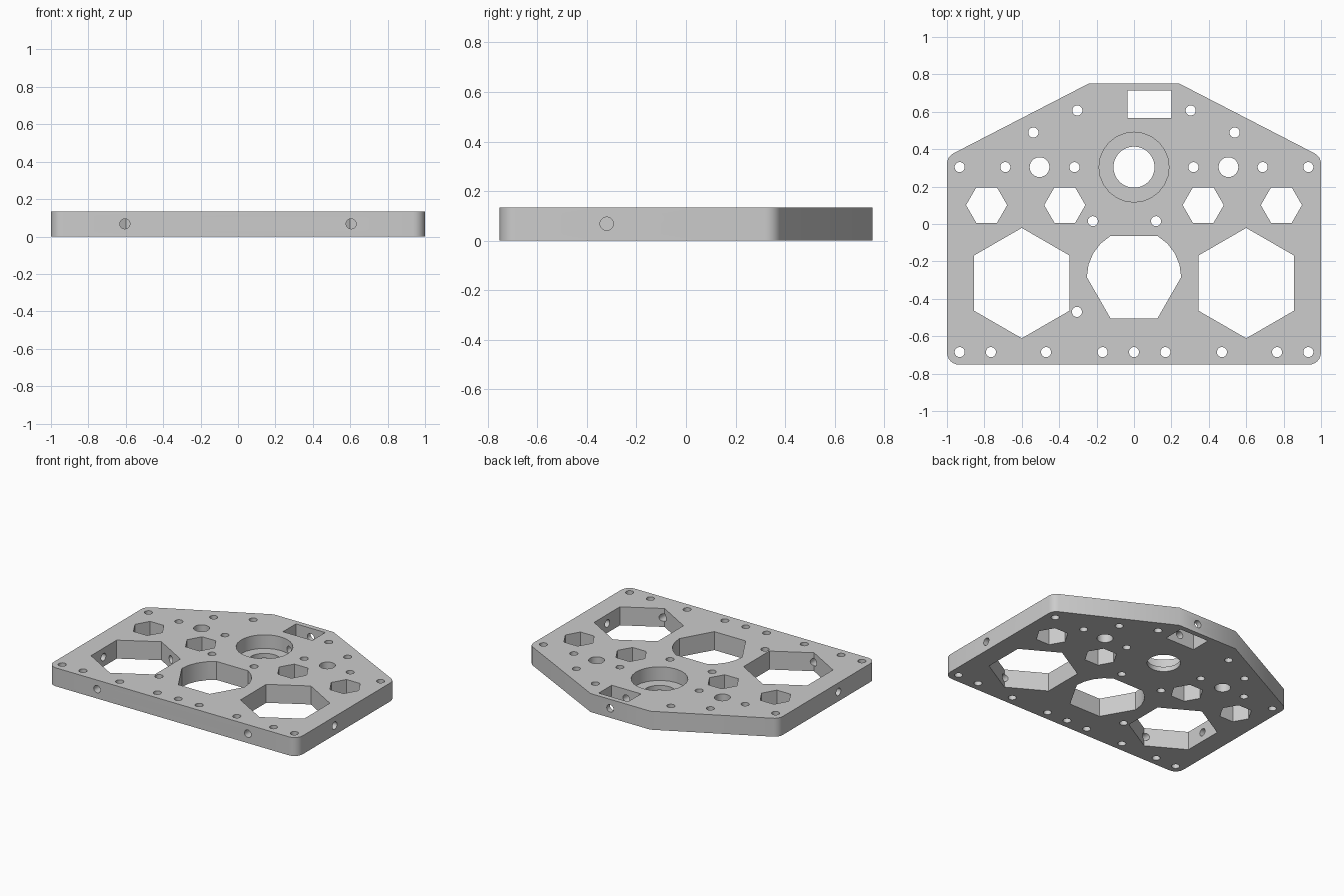
import bpy, bmesh, math
from mathutils import Vector

if "Cube" in bpy.data.objects:
    bpy.data.objects.remove(bpy.data.objects["Cube"], do_unlink=True)

THICK = 0.134
MID = 0.068
SMALL = 0.027

grey = bpy.data.materials.new("plain grey")
grey.use_nodes = True
grey.diffuse_color = (0.604, 0.604, 0.604, 1)
grey.node_tree.nodes["Principled BSDF"].inputs["Base Color"].default_value = grey.diffuse_color


def ring(x, y, r, sides, turn=0.0):
    """Points of a regular polygon."""
    return [(x + r * math.cos(turn + math.tau * i / sides),
             y + r * math.sin(turn + math.tau * i / sides)) for i in range(sides)]


def rounded(corner, before, after, r, steps=6):
    """Arc of radius r that replaces a convex corner."""
    c = Vector(corner)
    a, b = (Vector(before) - c).normalized(), (Vector(after) - c).normalized()
    half = a.angle(b) / 2
    centre = c + (a + b).normalized() * (r / math.sin(half))
    start = c + a * (r / math.tan(half)) - centre
    sweep = math.pi - 2 * half
    first = math.atan2(start.y, start.x)
    return [(centre.x + r * math.cos(first + sweep * i / steps),
             centre.y + r * math.sin(first + sweep * i / steps)) for i in range(steps + 1)]


def prism(bm, points, z0, z1):
    """Closed upright prism on a counter-clockwise outline."""
    low = [bm.verts.new((x, y, z0)) for x, y in points]
    high = [bm.verts.new((x, y, z1)) for x, y in points]
    bm.faces.new(low[::-1])
    bm.faces.new(high)
    n = len(points)
    for i in range(n):
        j = (i + 1) % n
        bm.faces.new((low[i], low[j], high[j], high[i]))


def drill(bm, start, end):
    """Horizontal round cutter between two plan points at mid height."""
    a, b = Vector((*start, MID)), Vector((*end, MID))
    matrix = (b - a).to_track_quat('Z', 'Y').to_matrix().to_4x4()
    matrix.translation = (a + b) / 2
    bmesh.ops.create_cone(bm, cap_ends=True, segments=24, radius1=SMALL,
                          radius2=SMALL, depth=(b - a).length, matrix=matrix)


def make_object(name, bm):
    bmesh.ops.recalc_face_normals(bm, faces=bm.faces)
    mesh = bpy.data.meshes.new(name)
    bm.to_mesh(mesh)
    bm.free()
    mesh.materials.append(grey)
    obj = bpy.data.objects.new(name, mesh)
    bpy.context.collection.objects.link(obj)
    return obj


# Plate body: rounded side corners, tapered back
corners = [(-1, -0.752), (1, -0.752), (1, 0.36), (0.24, 0.752), (-0.24, 0.752), (-1, 0.36)]
outline = []
for i, c in enumerate(corners):
    if abs(c[0]) == 1:
        outline += rounded(c, corners[i - 1], corners[(i + 1) % 6], 0.065)
    else:
        outline.append(c)
bm = bmesh.new()
prism(bm, outline, 0, THICK)
plate = make_object("mounting_plate", bm)

# Through holes
shapes = []
bolts = [(-0.22, 0.015), (0.118, 0.015), (-0.305, -0.47), (0, -0.685)]
for s in (-1, 1):
    bolts += [(s * x, 0.304) for x in (0.318, 0.688, 0.932)]
    bolts += [(s * x, -0.685) for x in (0.168, 0.47, 0.765, 0.932)]
    bolts += [(s * 0.303, 0.607), (s * 0.538, 0.489)]
    shapes.append(ring(s * 0.505, 0.304, 0.053, 24))
    shapes.append(ring(s * 0.6, -0.316, 0.295, 6, math.pi / 6))
    shapes += [ring(s * x, 0.101, 0.11, 6) for x in (0.37, 0.788)]
shapes += [ring(x, y, SMALL, 24) for x, y in bolts]
shapes.append(ring(0, 0.304, 0.11, 32))
shapes.append([(-0.035, 0.566), (0.2, 0.566), (0.2, 0.715), (-0.035, 0.715)])

# Central window: hexagon whose upper sides bulge into arcs
angles = [0, 15, 30, 45, 60, 120, 135, 150, 165, 180, 240, 300]
shapes.append([(0.252 * math.cos(math.radians(a)), -0.284 + 0.254 * math.sin(math.radians(a)))
               for a in angles])
bm = bmesh.new()
for points in shapes:
    prism(bm, points, -0.1, THICK + 0.1)
hole_cutter = make_object("hole_cutter", bm)

# Bearing recess
bm = bmesh.new()
prism(bm, ring(0, 0.304, 0.187, 24), 0.035, THICK + 0.1)
recess_cutter = make_object("recess_cutter", bm)

# Cross drillings through the edges, and a blind one inside the large window
bm = bmesh.new()
for s in (-1, 1):
    drill(bm, (s * 0.605, -0.85), (s * 0.605, -0.5))
    drill(bm, (s * 1.1, -0.32), (s * 0.78, -0.32))
drill(bm, (0.083, 0.85), (0.083, 0.42))
drill(bm, (-0.505, -0.15), (-0.45, -0.055))
drill_cutter = make_object("drill_cutter", bm)

# Cut everything out of the plate
bpy.ops.object.select_all(action='DESELECT')
plate.select_set(True)
bpy.context.view_layer.objects.active = plate
for cutter in (hole_cutter, recess_cutter, drill_cutter):
    cutter.hide_render = True
    mod = plate.modifiers.new(cutter.name, 'BOOLEAN')
    mod.operation = 'DIFFERENCE'
    mod.solver = 'EXACT'
    mod.object = cutter
    bpy.ops.object.modifier_apply(modifier=mod.name)
    bpy.data.objects.remove(cutter, do_unlink=True)
bpy.ops.object.shade_smooth_by_angle(angle=math.radians(30))
